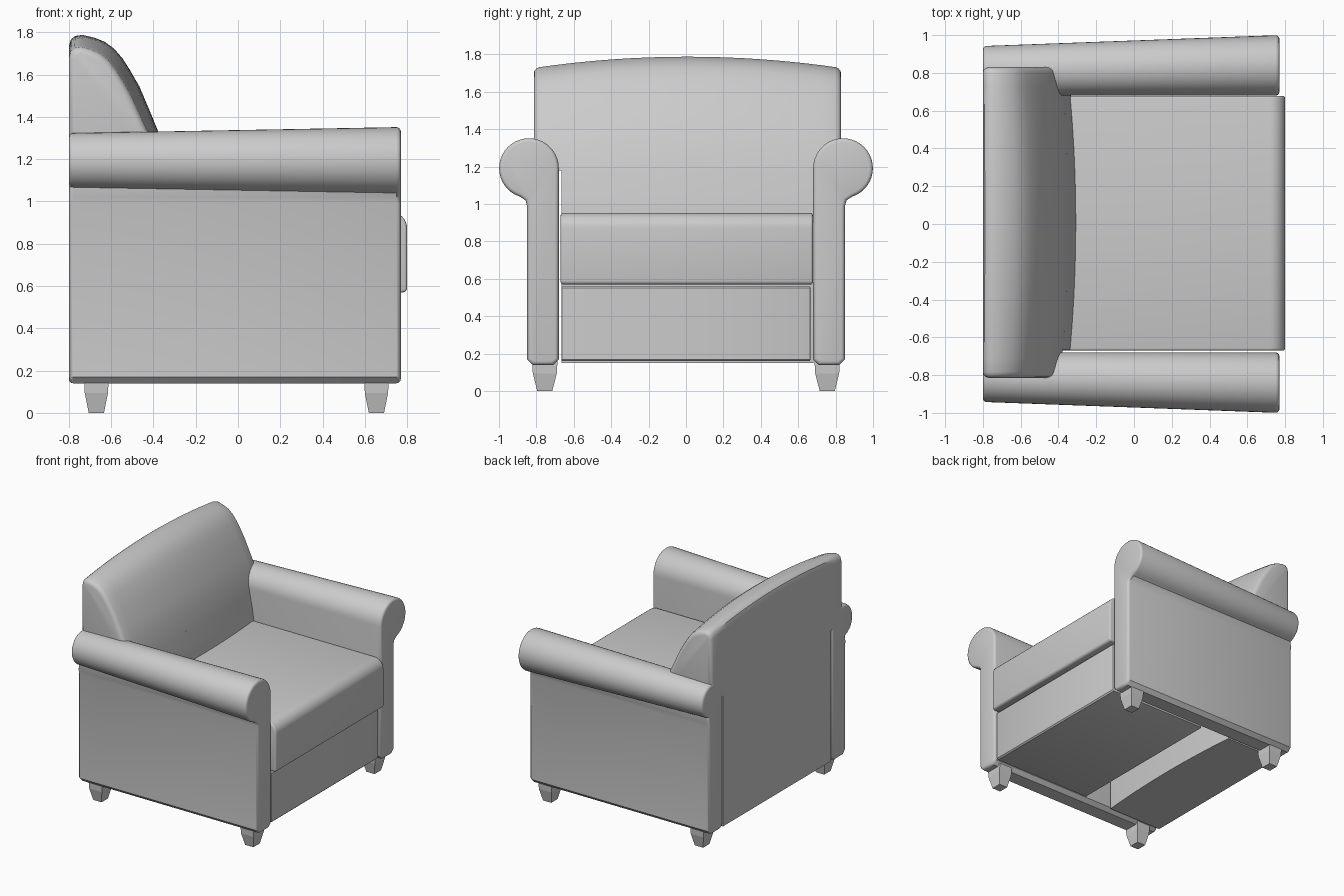
import bpy, bmesh
from math import sin, cos, radians

cube = bpy.data.objects.get("Cube")
if cube:
    bpy.data.objects.remove(cube, do_unlink=True)

GREY = (0.6, 0.6, 0.6, 1.0)
fabric = bpy.data.materials.new("light_grey")
fabric.use_nodes = True
fabric.diffuse_color = GREY
fabric.node_tree.nodes["Principled BSDF"].inputs["Base Color"].default_value = GREY


def loft(name, sections, bevel=0.0, segments=3, angle=35):
    """Skin closed rings of points, cap both ends and round the cap edges."""
    bm = bmesh.new()
    rings = [[bm.verts.new(p) for p in ring] for ring in sections]
    n = len(rings[0])
    for a, b in zip(rings, rings[1:]):
        for i in range(n):
            j = (i + 1) % n
            bm.faces.new((a[i], a[j], b[j], b[i]))
    caps = [bm.faces.new(rings[0]), bm.faces.new(rings[-1])]
    bmesh.ops.recalc_face_normals(bm, faces=bm.faces)
    if bevel:
        edges = list({e for f in caps for e in f.edges})
        bmesh.ops.bevel(bm, geom=edges, offset=bevel, segments=segments,
                        profile=0.5, affect='EDGES', clamp_overlap=True)
    mesh = bpy.data.meshes.new(name)
    bm.to_mesh(mesh)
    bm.free()
    mesh.materials.append(fabric)
    for p in mesh.polygons:
        p.use_smooth = True
    mesh.set_sharp_from_angle(angle=radians(angle))
    obj = bpy.data.objects.new(name, mesh)
    bpy.context.collection.objects.link(obj)
    return obj


def arc(cx, cz, r, start, end, steps):
    return [(cx + r * cos(radians(start + (end - start) * i / steps)),
             cz + r * sin(radians(start + (end - start) * i / steps)))
            for i in range(steps + 1)]


# Rolled arms: the roll swells towards the front
def arm_section(x, side, r):
    inner, outer, low = 0.68, 0.85, 0.14
    c = 0.03
    pts = [(inner + c, low), (inner, low + c)]
    pts += arc(inner + r, 1.192, r, 180, -72, 28)
    pts += [(outer + 0.008, 1.02), (outer, 0.99), (outer, low + c), (outer - c, low)]
    return [(x, side * y, z) for y, z in pts]


for side, label in ((1, "left"), (-1, "right")):
    loft(label + "_arm", [arm_section(-0.8, side, 0.131),
                          arm_section(0.77, side, 0.16)], 0.02)

# Backrest: curved front, arched top, bowed across the width
SEAM = 1.18
UPPER = [(-0.8, SEAM), (-0.8, 1.735), (-0.79, 1.768), (-0.77, 1.783), (-0.735, 1.788),
         (-0.68, 1.775), (-0.63, 1.755), (-0.585, 1.722), (-0.545, 1.675),
         (-0.51, 1.62), (-0.467, 1.545), (-0.42, 1.435), (-0.377, 1.33), (-0.347, SEAM)]
LOWER = [(-0.8, 0.15), (-0.8, SEAM), (-0.347, SEAM), (-0.322, 1.05), (-0.305, 0.93),
         (-0.303, 0.15)]


def back_section(y, profile):
    q = (y / 0.82) ** 2
    ring = []
    for x, z in profile:
        front = min(1, (x + 0.8) / 0.35)
        rise = max(0, min(1, (z - SEAM) / 0.5))
        ring.append((x - 0.045 * q * front, y + 0.008, z - 0.06 * q * rise))
    return ring


def across(width, profile, steps=16):
    return [back_section(width * (2 * i / steps - 1), profile) for i in range(steps + 1)]


loft("upper_backrest", across(0.822, UPPER), 0.03)
loft("lower_backrest", across(0.674, LOWER))

# Seat cushion with a soft front edge
cushion = [(-0.4, 0.57), (-0.4, 0.952)]
cushion += arc(0.72, 0.872, 0.08, 90, 0, 8) + arc(0.78, 0.59, 0.02, 0, -90, 3)
loft("seat_cushion", [[(x, y, z) for x, z in cushion] for y in (-0.67, 0.678)], 0.012)

# Seat base, leaving an open slot in front of the back
base = [(-0.09, 0.16), (-0.09, 0.562), (0.75, 0.562), (0.76, 0.552), (0.76, 0.17), (0.75, 0.16)]
loft("seat_base", [[(x, y, z) for x, z in base] for y in (-0.665, 0.665)], 0.008, 2)


# Tapered square legs
def leg_ring(cx, cy, z, wx, wy):
    return [(cx + sx * wx, cy + sy * wy, z)
            for sx, sy in ((-1, -1), (1, -1), (1, 1), (-1, 1))]


for cx, end in ((0.655, "front"), (-0.67, "back")):
    for side, label in ((1, "left"), (-1, "right")):
        cy = side * 0.755
        loft(f"{end}_{label}_leg", [leg_ring(cx, cy, 0, 0.036, 0.04),
                                    leg_ring(cx, cy, 0.095, 0.055, 0.064),
                                    leg_ring(cx, cy, 0.16, 0.058, 0.068)], angle=5)
